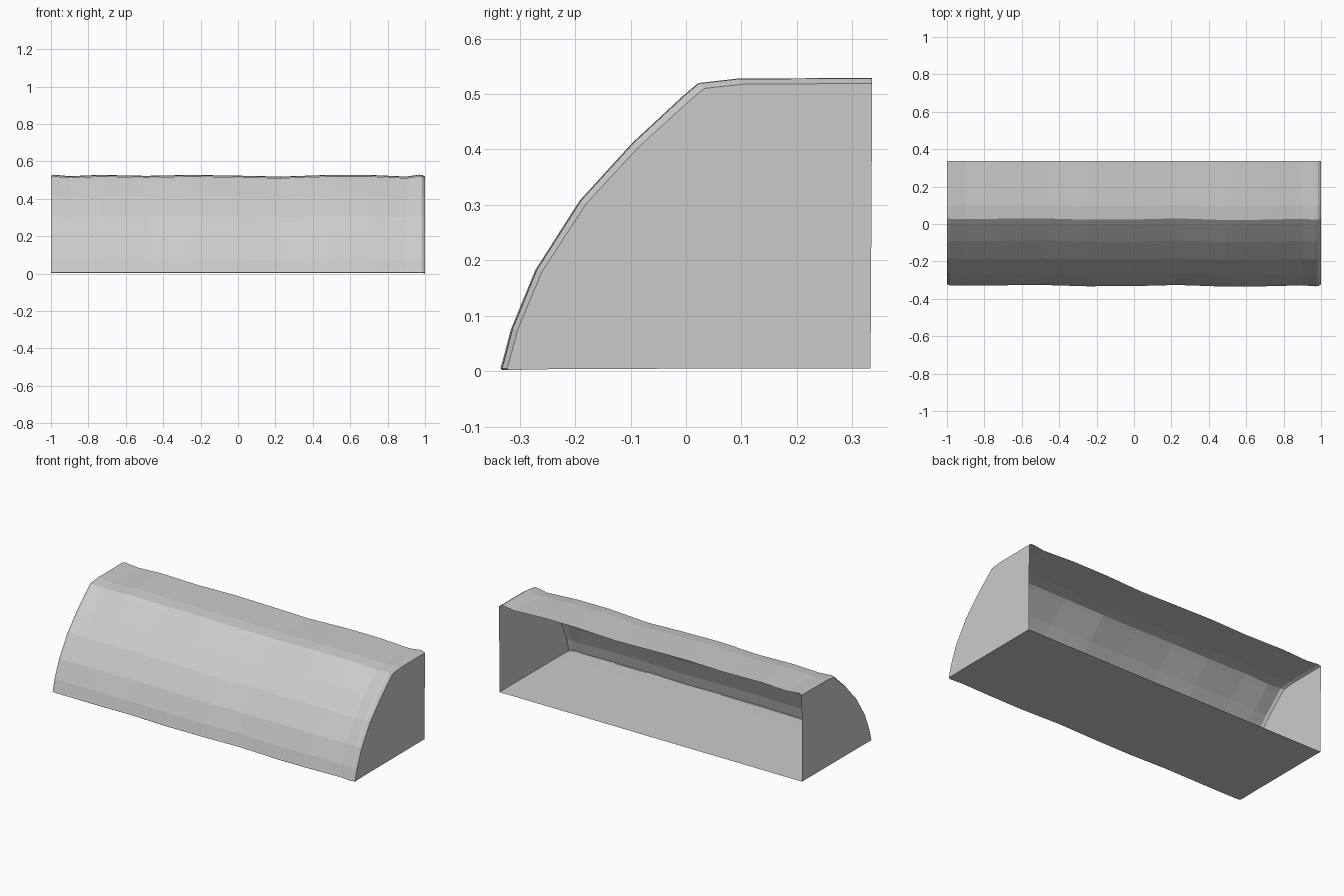
import bpy, bmesh

if "Cube" in bpy.data.objects:
    bpy.data.objects.remove(bpy.data.objects["Cube"])

# Curved front and top section (y, z), from front lip to open back edge
PROFILE = [(-0.330, 0.005), (-0.326, 0.018), (-0.311, 0.075), (-0.267, 0.182),
           (-0.187, 0.307), (-0.092, 0.411), (0.000, 0.496), (0.026, 0.518),
           (0.098, 0.526), (0.336, 0.527)]

# Hand-made waviness along the length: (x, height offset, depth offset)
STATIONS = [(-0.985, 0.002, 0.002), (-0.90, -0.006, 0.001), (-0.74, 0.001, 0.002),
            (-0.49, -0.004, 0.004), (-0.25, 0.001, -0.003), (0.0, -0.003, -0.002),
            (0.23, -0.008, 0.004), (0.49, 0.001, -0.005), (0.70, 0.001, -0.003),
            (0.90, -0.008, 0.002), (0.97, 0.002, -0.003), (0.985, 0.001, -0.002)]


def section(bm, x, dz, dy, inset=0.0):
    ring = []
    for y, z in PROFILE:
        t = z / 0.527
        back = y > 0.3
        yy = y if back else y + dy + inset
        zz = max(0.004, z + dz * t - inset * t)
        ring.append(bm.verts.new((x, yy, zz)))
    # Front edge of the base dips slightly, then the base runs flat to the back
    ring.insert(0, bm.verts.new((x, -0.327 + dy + inset, 0.002 + abs(dz) * 0.3)))
    ring.insert(0, bm.verts.new((x, -0.22, 0.004)))
    ring.insert(0, bm.verts.new((x, 0.333, 0.005)))
    return ring


bm = bmesh.new()

# Rounded outer edge at each end is made by an inset end section
rings = [section(bm, -1.0, 0.002, 0.002, 0.006)]
rings += [section(bm, *s) for s in STATIONS]
rings.append(section(bm, 1.0, 0.0, -0.001, 0.008))

# Skin of base, front and top; the back stays open
for a, b in zip(rings, rings[1:]):
    for i in range(len(a) - 1):
        bm.faces.new((a[i], a[i + 1], b[i + 1], b[i]))

# End panels
bm.faces.new(rings[0])
bm.faces.new(rings[-1])
bmesh.ops.recalc_face_normals(bm, faces=bm.faces)

# Open shells can be oriented inside out: make the base face down
base = min(bm.faces, key=lambda f: f.calc_center_median().z)
if base.normal.z > 0:
    bmesh.ops.reverse_faces(bm, faces=bm.faces)

mesh = bpy.data.meshes.new("curved_ledge_shell")
bm.to_mesh(mesh)
bm.free()
shell = bpy.data.objects.new("curved_ledge_shell", mesh)
bpy.context.collection.objects.link(shell)
